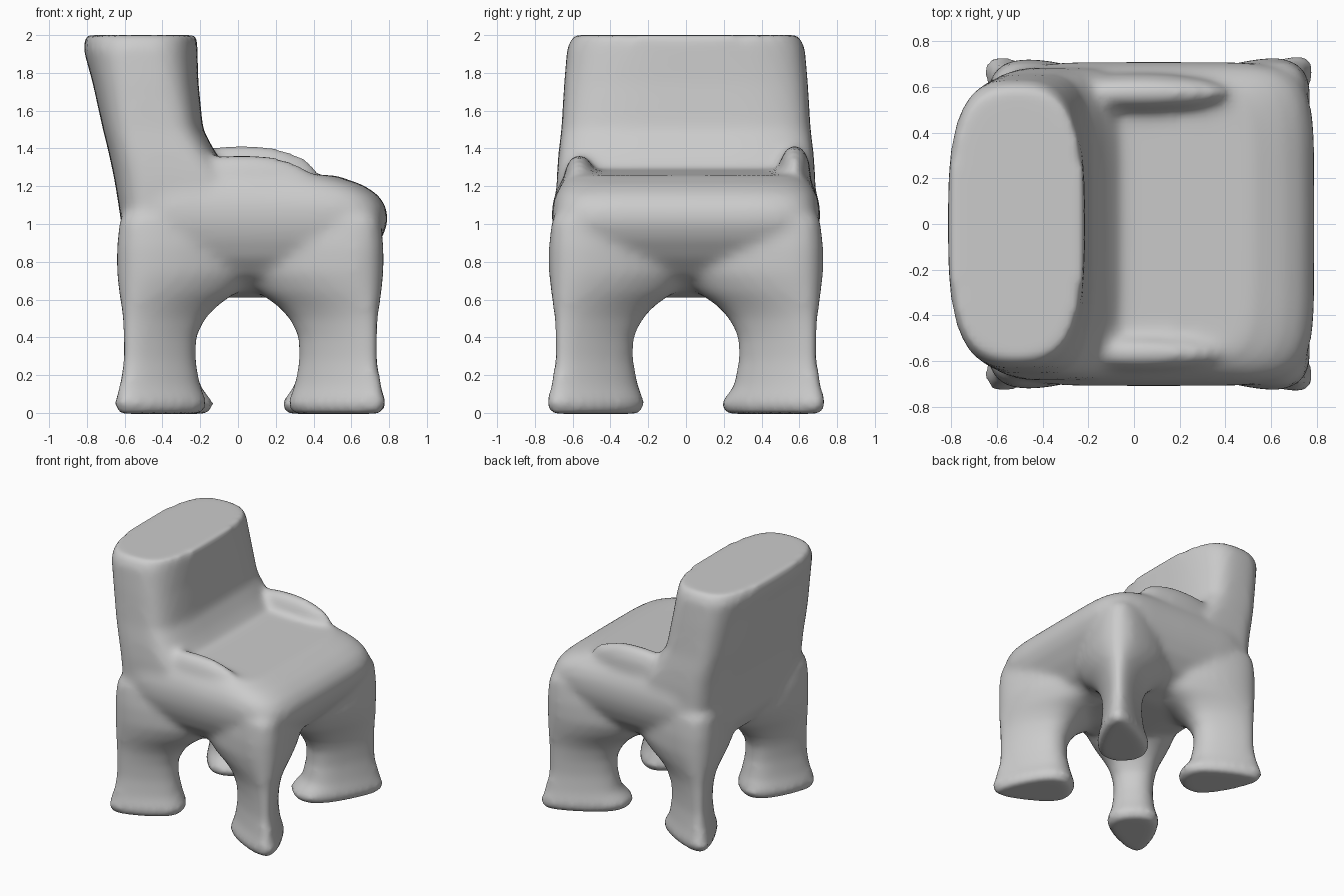
import bpy, bmesh, math
from mathutils import Matrix

if "Cube" in bpy.data.objects:
    bpy.data.objects.remove(bpy.data.objects["Cube"])

bm = bmesh.new()
N = 48


def loft(rings, expo, angle=0.0, taper=0.0):
    """Closed loft; each ring is (cx, cy, z, rx, ry, tilt); expo(z) sets squareness."""
    c, s = math.cos(angle), math.sin(angle)
    loops = []
    for cx, cy, z, rx, ry, tilt in rings:
        loop = []
        p = 2 / expo(z)
        for i in range(N):
            t = 2 * math.pi * i / N
            ct, st = math.cos(t), math.sin(t)
            u = math.copysign(abs(ct) ** p, ct)
            v = math.copysign(abs(st) ** p, st)
            px, py = u * rx, v * ry * (1 - taper * u)
            x, y = px * c - py * s, px * s + py * c
            loop.append(bm.verts.new((cx + x, cy + y, z + tilt * x)))
        loops.append(loop)
    for a, b in zip(loops, loops[1:]):
        for i in range(N):
            j = (i + 1) % N
            bm.faces.new((a[i], a[j], b[j], b[i]))
    bm.faces.new(loops[0][::-1])
    bm.faces.new(loops[-1])


def span(x0, x1, y, z, tilt=0.0):
    return ((x0 + x1) / 2, 0, z, (x1 - x0) / 2, y, tilt)


# Seat block: narrow underside swelling out to a rounded cushion
loft([
    span(-0.22, 0.28, 0.25, 0.61),
    span(-0.42, 0.46, 0.44, 0.65),
    span(-0.53, 0.60, 0.57, 0.73),
    span(-0.58, 0.69, 0.645, 0.82),
    span(-0.60, 0.76, 0.69, 0.92),
    span(-0.61, 0.795, 0.71, 1.01),
    span(-0.62, 0.785, 0.71, 1.09),
    span(-0.63, 0.74, 0.69, 1.17, -0.02),
    span(-0.63, 0.66, 0.65, 1.24, -0.05),
    span(-0.60, 0.52, 0.60, 1.29, -0.06),
    span(-0.50, 0.35, 0.42, 1.29, -0.06),
], expo=lambda z: 6)

# Thick leaning backrest, squarer toward its foot
loft([
    span(-0.595, 0.00, 0.66, 0.85),
    span(-0.625, 0.00, 0.685, 1.05),
    span(-0.655, -0.02, 0.685, 1.24),
    span(-0.685, -0.12, 0.675, 1.38),
    span(-0.715, -0.185, 0.66, 1.50),
    span(-0.77, -0.21, 0.645, 1.75),
    span(-0.82, -0.215, 0.63, 1.93),
    span(-0.81, -0.215, 0.60, 2.00),
], expo=lambda z: 2.8 + 2.6 * (2 - z))

# Low ridges along both seat edges, fading toward the front
for y, z in ((0.575, 1.26), (-0.565, 1.21)):
    m = Matrix.Translation((0.02, y, z)) @ Matrix.Diagonal((0.40, 0.085, 0.16, 1))
    bmesh.ops.create_uvsphere(bm, u_segments=32, v_segments=16, radius=1, matrix=m)

# Four legs, wedge-like in section, pointing to the outer corners
for side in (1, -1):
    flare = 0.03 if side > 0 else 0.0
    for cx, cy, sx, a in ((0.55, 0.505, 1, 0.25), (-0.435, 0.515, -1, 0.225)):
        def ring(z, da, b, inward=0.0):
            return (cx - sx * inward, side * (cy - inward), z, a + da, b, 0)
        loft([
            ring(-0.005, 0.03 + flare, 0.155, flare * 0.6),
            ring(0.05, 0.06 + flare, 0.175, flare * 0.6),
            ring(0.14, 0.03, 0.145),
            ring(0.28, 0.0, 0.13),
            ring(0.40, 0.0, 0.135),
            ring(0.50, 0.025, 0.16, 0.018),
            ring(0.57, 0.06, 0.20, 0.04),
            ring(0.64, 0.11, 0.26, 0.075),
            ring(0.74, 0.14, 0.31, 0.095),
            ring(0.88, 0.14, 0.31, 0.095),
            ring(1.02, 0.12, 0.28, 0.09),
            ring(1.10, 0.05, 0.20, 0.09),
        ], expo=lambda z: 2.3, angle=math.atan2(side, sx), taper=0.45)

bmesh.ops.recalc_face_normals(bm, faces=bm.faces)
mesh = bpy.data.meshes.new("chair")
bm.to_mesh(mesh)
bm.free()
chair = bpy.data.objects.new("chair", mesh)
bpy.context.collection.objects.link(chair)

# Melt all parts into one soft skin
remesh = chair.modifiers.new("fuse", 'REMESH')
remesh.mode = 'VOXEL'
remesh.voxel_size = 0.025
remesh.use_smooth_shade = True
smooth = chair.modifiers.new("soften", 'SMOOTH')
smooth.factor = 0.5
smooth.iterations = 12
